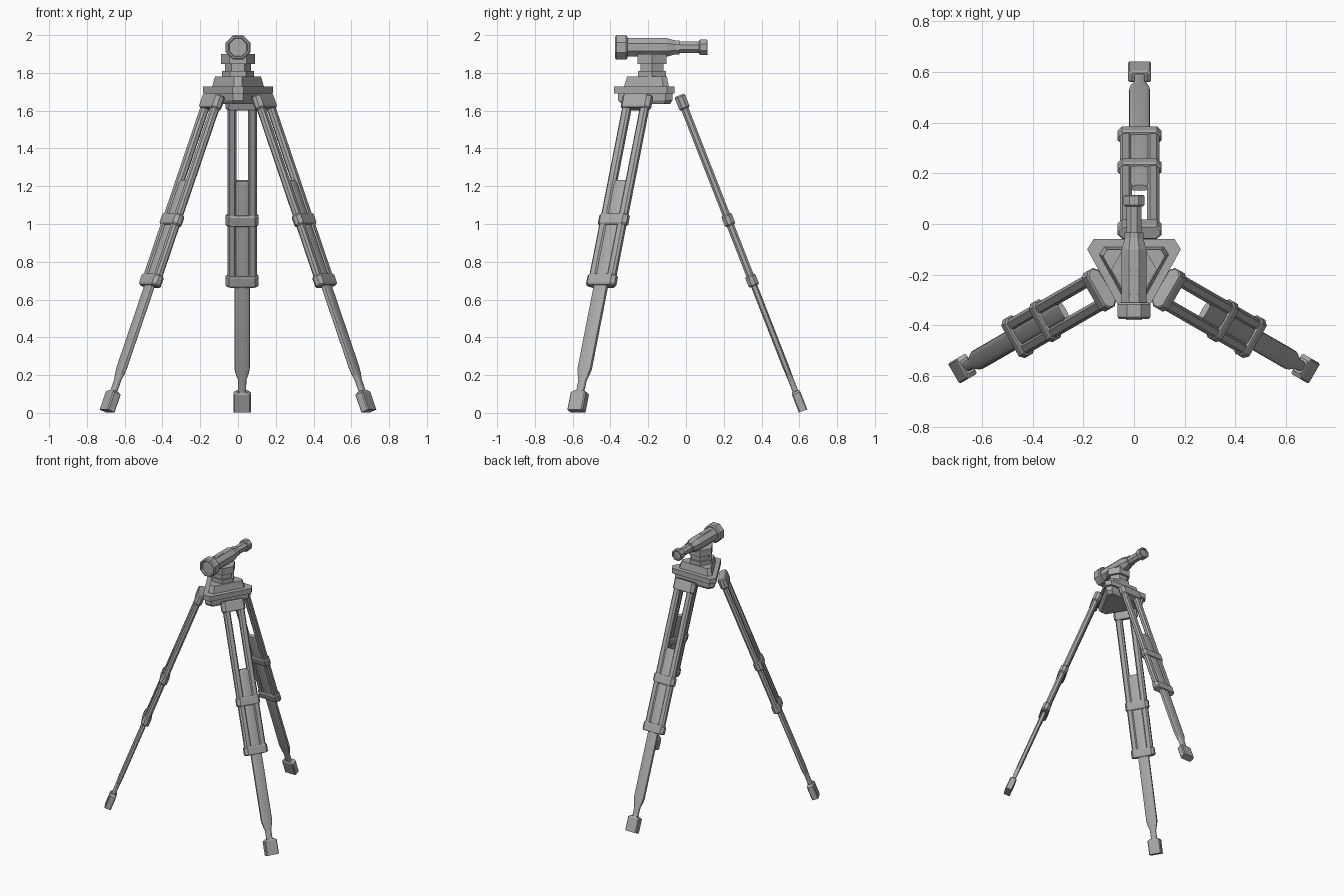
import bpy, bmesh
from math import sin, cos, pi, radians, atan2, hypot, copysign
from mathutils import Matrix

cube = bpy.data.objects.get("Cube")
if cube:
    bpy.data.objects.remove(cube, do_unlink=True)

GREY = (0.4, 0.4, 0.4, 1)
metal = bpy.data.materials.new("grey_metal")
metal.use_nodes = True
metal.diffuse_color = GREY
metal.node_tree.nodes["Principled BSDF"].inputs["Base Color"].default_value = GREY


def loft(name, rings, matrix=Matrix(), smooth=False):
    """Skin a stack of (height, outline) rings and close both ends."""
    bm = bmesh.new()
    loops = [[bm.verts.new((x, y, z)) for x, y in outline] for z, outline in rings]
    for low, high in zip(loops, loops[1:]):
        n = len(low)
        for i in range(n):
            j = (i + 1) % n
            bm.faces.new((low[i], low[j], high[j], high[i]))
    bm.faces.new(loops[0][::-1])
    bm.faces.new(loops[-1])
    bmesh.ops.recalc_face_normals(bm, faces=bm.faces)
    mesh = bpy.data.meshes.new(name)
    bm.to_mesh(mesh)
    bm.free()
    mesh.materials.append(metal)
    if smooth:
        mesh.shade_smooth()
        mesh.set_sharp_from_angle(angle=radians(35))
    obj = bpy.data.objects.new(name, mesh)
    obj.matrix_world = matrix
    bpy.context.collection.objects.link(obj)
    return obj


def block(w, t, c, x=0):
    """Rectangle outline with chamfered corners; w and t are half sizes."""
    quarter = [(w, t - c), (w - c, t)]
    pts = quarter + [(-a, b) for a, b in quarter[::-1]]
    pts += [(-a, -b) for a, b in pts]
    return [(a + x, b) for a, b in pts]


def polygon(n, r, turn=0.0):
    return [(r * cos(turn + 2 * pi * i / n), r * sin(turn + 2 * pi * i / n)) for i in range(n)]


def octagon(apothem):
    return polygon(8, apothem / cos(pi / 8), pi / 8)


def pill(w, t, n=16):
    """Softly squared oval outline."""
    soft = lambda v: copysign(abs(v) ** 0.65, v)
    return [(w * soft(cos(2 * pi * i / n)), t * soft(sin(2 * pi * i / n))) for i in range(n)]


# Head platform: triangular plates with clipped corners
CENTRE = Matrix.Translation((0, -0.18, 0))
half = [(0.16, 0.12), (0.185, 0.08), (0.03, -0.2)]
triangle = [(-x, y) for x, y in half] + half[::-1]


def scaled(s):
    return [(x * s, y * s) for x, y in triangle]


loft("leg_hub", [(1.635, scaled(0.8)), (1.655, scaled(0.9)), (1.69, scaled(0.9))], CENTRE)
loft("base_plate", [(1.69, scaled(1)), (1.728, scaled(1))], CENTRE)
loft("upper_plate", [(1.728, scaled(0.74)), (1.78, scaled(0.66))], CENTRE)

# Swivel neck: stacked hexagons
for name, low, high, r in (("swivel_base", 1.78, 1.81, 0.085),
                           ("swivel_neck", 1.81, 1.848, 0.07),
                           ("scope_cradle", 1.848, 1.9, 0.09)):
    loft(name, [(low, polygon(6, r)), (high, polygon(6, r))], CENTRE)

# Telescope: octagonal sections along y, with recessed ends
SCOPE = Matrix.Translation((0, 0, 1.935)) @ Matrix.Rotation(-pi / 2, 4, "X")


def tube(name, profile):
    loft(name, [(y, octagon(a)) for y, a in profile], SCOPE)


tube("objective_hood", [(-0.36, 0.046), (-0.375, 0.05), (-0.375, 0.058), (-0.367, 0.065),
                        (-0.318, 0.065), (-0.31, 0.058)])
tube("scope_body", [(-0.312, 0.049), (-0.1, 0.049), (-0.055, 0.036)])
tube("scope_collar", [(-0.056, 0.037), (-0.034, 0.037)])
tube("draw_tube", [(-0.035, 0.03), (0.075, 0.03)])
tube("eyepiece", [(0.07, 0.036), (0.075, 0.041), (0.11, 0.041), (0.115, 0.037),
                  (0.115, 0.029), (0.104, 0.027)])
loft("sight_rail", [(1.97, block(0.016, 0.058, 0.003)), (1.986, block(0.014, 0.048, 0.003))],
     Matrix.Translation((0, -0.23, 0)))

# Legs: built upright from the foot, tilted, then spun around the centre
SPREAD, TOP_RADIUS, RISE = 0.80, 0.15, 1.66
LENGTH = hypot(SPREAD - TOP_RADIUS, RISE)
TILT = atan2(SPREAD - TOP_RADIUS, RISE)


def build_leg(prefix, angle, shift):
    place = (CENTRE @ Matrix.Rotation(radians(angle), 4, "Z")
             @ Matrix.Translation((shift, SPREAD, 0.01)) @ Matrix.Rotation(TILT, 4, "X"))

    # Foot
    foot = block(0.046, 0.024, 0.006)
    loft(prefix + "_foot", [(0, foot), (0.1, foot), (0.112, block(0.03, 0.018, 0.006))], place)

    # Sliding lower leg with a pinched ankle and rounded tip
    loft(prefix + "_lower_leg",
         [(0.1, pill(0.021, 0.015)), (0.175, pill(0.022, 0.015)), (0.215, pill(0.036, 0.016)),
          (0.245, pill(0.041, 0.017)), (1.29, pill(0.041, 0.017)), (1.31, pill(0.034, 0.012))],
         place, smooth=True)

    # Twin upper rails
    for side, x in (("left", 0.054), ("right", -0.054)):
        rail = block(0.024, 0.02, 0.011, x)
        loft(f"{prefix}_{side}_rail", [(0.73, rail), (LENGTH - 0.02, rail)], place)

    # Clamps and top bracket
    wide, narrow = block(0.087, 0.029, 0.018), block(0.081, 0.024, 0.016)
    for part, low, high in (("lower_clamp", 0.71, 0.772), ("middle_clamp", 1.055, 1.117),
                            ("top_bracket", LENGTH - 0.065, LENGTH + 0.012)):
        loft(f"{prefix}_{part}", [(low, narrow), (low + 0.008, wide),
                                  (high - 0.008, wide), (high, narrow)], place)


build_leg("back_leg", 0, 0.022)
build_leg("front_left_leg", -120, 0)
build_leg("front_right_leg", 120, 0)
